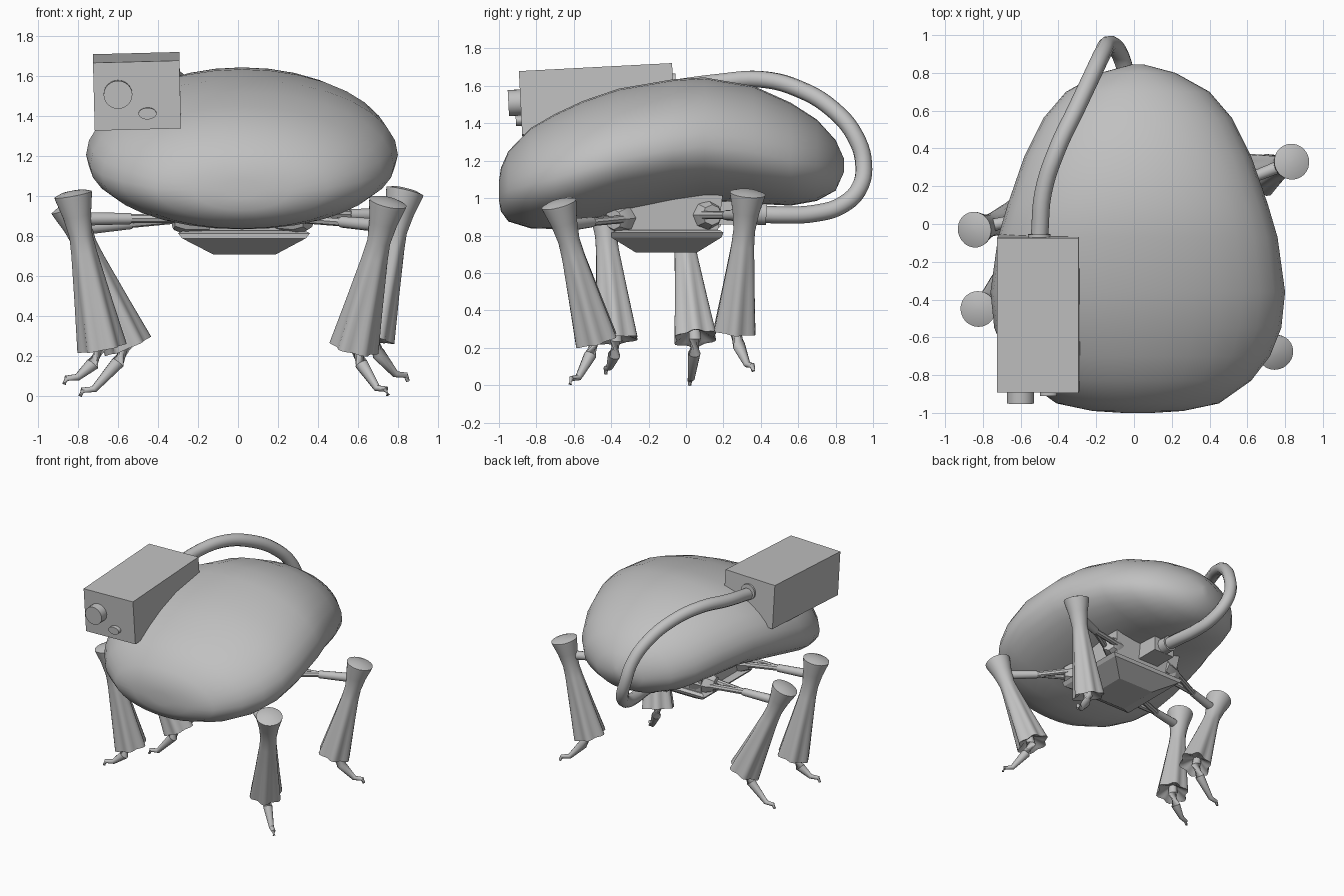
import bpy, bmesh, math
from mathutils import Vector, Matrix

cube = bpy.data.objects.get("Cube")
if cube:
    bpy.data.objects.remove(cube)

grey = bpy.data.materials.new("plain_grey")
grey.use_nodes = True
grey.diffuse_color = (0.53, 0.53, 0.53, 1)
grey.node_tree.nodes["Principled BSDF"].inputs["Base Color"].default_value = (0.53, 0.53, 0.53, 1)


def finish(name, bm, smooth=True, angle=40):
    bmesh.ops.recalc_face_normals(bm, faces=bm.faces)
    mesh = bpy.data.meshes.new(name)
    bm.to_mesh(mesh)
    bm.free()
    mesh.materials.append(grey)
    ob = bpy.data.objects.new(name, mesh)
    bpy.context.collection.objects.link(ob)
    if smooth:
        bpy.ops.object.select_all(action="DESELECT")
        ob.select_set(True)
        bpy.context.view_layer.objects.active = ob
        bpy.ops.object.shade_smooth_by_angle(angle=math.radians(angle))
    return ob


def loft(name, rings, smooth=True, angle=40):
    """Skin a list of equal point rings and close both ends."""
    bm = bmesh.new()
    loops = [[bm.verts.new(p) for p in ring] for ring in rings]
    n = len(loops[0])
    for a, b in zip(loops, loops[1:]):
        for i in range(n):
            j = (i + 1) % n
            bm.faces.new((a[i], a[j], b[j], b[i]))
    bm.faces.new(loops[0])
    bm.faces.new(loops[-1])
    return finish(name, bm, smooth, angle)


def rod(name, points, radii, sides=12):
    """Tube through points with a radius at each one."""
    pts = [Vector(p) for p in points]
    rings = []
    for k, p in enumerate(pts):
        d = (pts[min(k + 1, len(pts) - 1)] - pts[max(k - 1, 0)]).normalized()
        ref = Vector((0, 0, 1)) if abs(d.z) < 0.9 else Vector((0, 1, 0))
        u = d.cross(ref).normalized()
        v = d.cross(u)
        rings.append([p + radii[k] * (u * math.cos(a) + v * math.sin(a))
                      for a in (math.tau * i / sides for i in range(sides))])
    return loft(name, rings)


def rect(x0, x1, y0, y1, z):
    return [(x0, y0, z), (x1, y0, z), (x1, y1, z), (x0, y1, z)]


# Bean-shaped body, widest below mid height: y, half width, top, bottom
sections = [(-1.0, .08, 1.09, .99), (-.99, .24, 1.16, .93), (-.95, .43, 1.25, .875),
            (-.83, .6, 1.375, .838), (-.7, .7, 1.45, .835), (-.55, .76, 1.52, .86),
            (-.36, .78, 1.585, .91), (-.07, .74, 1.635, .965), (.1, .69, 1.645, .985),
            (.36, .6, 1.6, .97), (.56, .5, 1.51, .96), (.7, .38, 1.42, .985),
            (.8, .2, 1.31, 1.04), (.845, .03, 1.21, 1.14)]


def body_ring(y, w, top, bottom):
    mid = bottom + .44 * (top - bottom)
    ring = []
    for i in range(32):
        c, s = math.cos(math.tau * i / 32), math.sin(math.tau * i / 32)
        ring.append((.02 + w * c, y, mid + s * (top - mid if s > 0 else mid - bottom)))
    return ring


loft("body", [body_ring(*s) for s in sections], angle=80)

# Under-body platform with bevelled bottom, riser and rear cable socket
loft("platform", [rect(-.125, .19, -.27, .06, .71), rect(-.28, .34, -.4, .19, .79),
                  rect(-.3, .36, -.4, .2, .815), rect(-.27, .33, -.36, .18, .83)], False)
loft("riser", [rect(-.25, .31, -.34, .17, .82), rect(-.28, .33, -.36, .2, 1.04)], False)
loft("cable_socket", [rect(-.08, .1, .1, .36, .86), rect(-.08, .1, .1, .36, 1.03)], False)

# Camera box, slightly tilted, with two lenses and a cable collar
tilt = (Matrix.Translation((-.505, -.475, 1.525)) @ Matrix.Rotation(math.radians(3), 4, "X")
        @ Matrix.Rotation(math.radians(-1.5), 4, "Y"))
box = loft("camera_box", [rect(-.216, .216, -.41, .41, z) for z in (-.17, .17)], False)
box.matrix_world = tilt


def stub(name, x, z, y0, y1, rx, rz):
    ob = loft(name, [[(x + rx * math.cos(a), y, z + rz * math.sin(a))
                      for a in (math.tau * i / 24 for i in range(24))] for y in (y0, y1)])
    ob.matrix_world = tilt


stub("large_lens", -.095, .01, -.475, -.4, .072, .07)
stub("small_lens", .05, -.09, -.44, -.4, .045, .029)
stub("cable_collar", .005, .06, .4, .425, .06, .06)

# Cable arching from the camera box round to the rear socket
cable = bpy.data.curves.new("cable", "CURVE")
cable.dimensions = "3D"
cable.bevel_depth = .046
cable.bevel_resolution = 3
cable.resolution_u = 5
path = [(-.5, -.06, 1.59), (-.48, .17, 1.62), (-.405, .4, 1.635), (-.31, .6, 1.585),
        (-.22, .79, 1.47), (-.165, .905, 1.33), (-.135, .95, 1.18), (-.09, .925, 1.05),
        (-.05, .83, .96), (-.02, .7, .92), (.01, .5, .91), (.01, .34, .92)]
spline = cable.splines.new("BEZIER")
spline.bezier_points.add(len(path) - 1)
for bp, p in zip(spline.bezier_points, path):
    bp.co = p
    bp.handle_left_type = bp.handle_right_type = "AUTO"
cable.materials.append(grey)
bpy.context.collection.objects.link(bpy.data.objects.new("cable", cable))
rod("cable_plug", [(.01, .34, .92), (.01, .43, .915)], [.06, .06])

# Flared leg outline: fraction of length, radius, pleat depth
outline = [(-.022, .01, 0), (-.016, .06, 0), (0, .095, 0), (.02, .093, 0), (.14, .071, 0),
           (.27, .058, 0), (.38, .063, .03), (.7, .088, .08), (1, .112, .12),
           (.99, .09, .12), (.93, .03, 0)]


def leg(name, cap, hem, toe, hip):
    cap, hem, toe, hip = map(Vector, (cap, hem, toe, hip))
    axis = hem - cap
    d = axis.normalized()
    u = d.cross(Vector((0, 1, 0))).normalized()
    v = d.cross(u)
    rings = []
    for t, r, pleat in outline:
        ring = []
        for i in range(36):
            a = math.tau * i / 36
            rr = r * (1 + pleat * math.cos(6 * a))
            ring.append(cap + axis * t + rr * (u * math.cos(a) + v * math.sin(a)))
        rings.append(ring)
    loft(name + "_leg", rings, angle=45)

    # Foot: shin, ankle, tapering to a small hooked toe
    out = Vector((toe.x - hem.x, toe.y - hem.y, 0)).normalized()
    rod(name + "_foot",
        [hem - axis * .1, hem + out * .01, hem + out * .05 - Vector((0, 0, .08)),
         toe - out * .07 + Vector((0, 0, .035)), toe - out * .012 + Vector((0, 0, .03)),
         toe], [.03, .034, .034, .018, .015, .01], 10)

    # Arm: one bar from the leg, forking into two struts at the hip
    knee = cap + axis * .16
    mid = hip.lerp(knee, .5)
    side = (knee - hip).cross(Vector((0, 0, 1))).normalized() * .05
    rod(name + "_arm", [knee, mid], [.034, .028])
    for s, tag in ((1, "_front_strut"), (-1, "_rear_strut")):
        rod(name + tag, [mid, hip + side * s], [.022, .022], 8)
    inner = hip + (hip - knee).normalized() * .12
    rod(name + "_hip_joint", [inner, hip, hip.lerp(knee, .1)], [.08, .08, .055], 8)


leg("left_front", (.75, -.68, .97), (.58, -.48, .24), (.75, -.62, .005), (.31, -.36, .89))
leg("left_rear", (.835, .33, 1.025), (.66, .26, .29), (.85, .36, .075), (.31, .12, .91))
leg("right_front", (-.825, -.45, 1.01), (-.68, -.37, .24), (-.87, -.43, .06), (-.27, -.34, .89))
leg("right_rear", (-.845, -.03, .95), (-.55, .05, .25), (-.79, .02, 0), (-.27, .1, .89))
